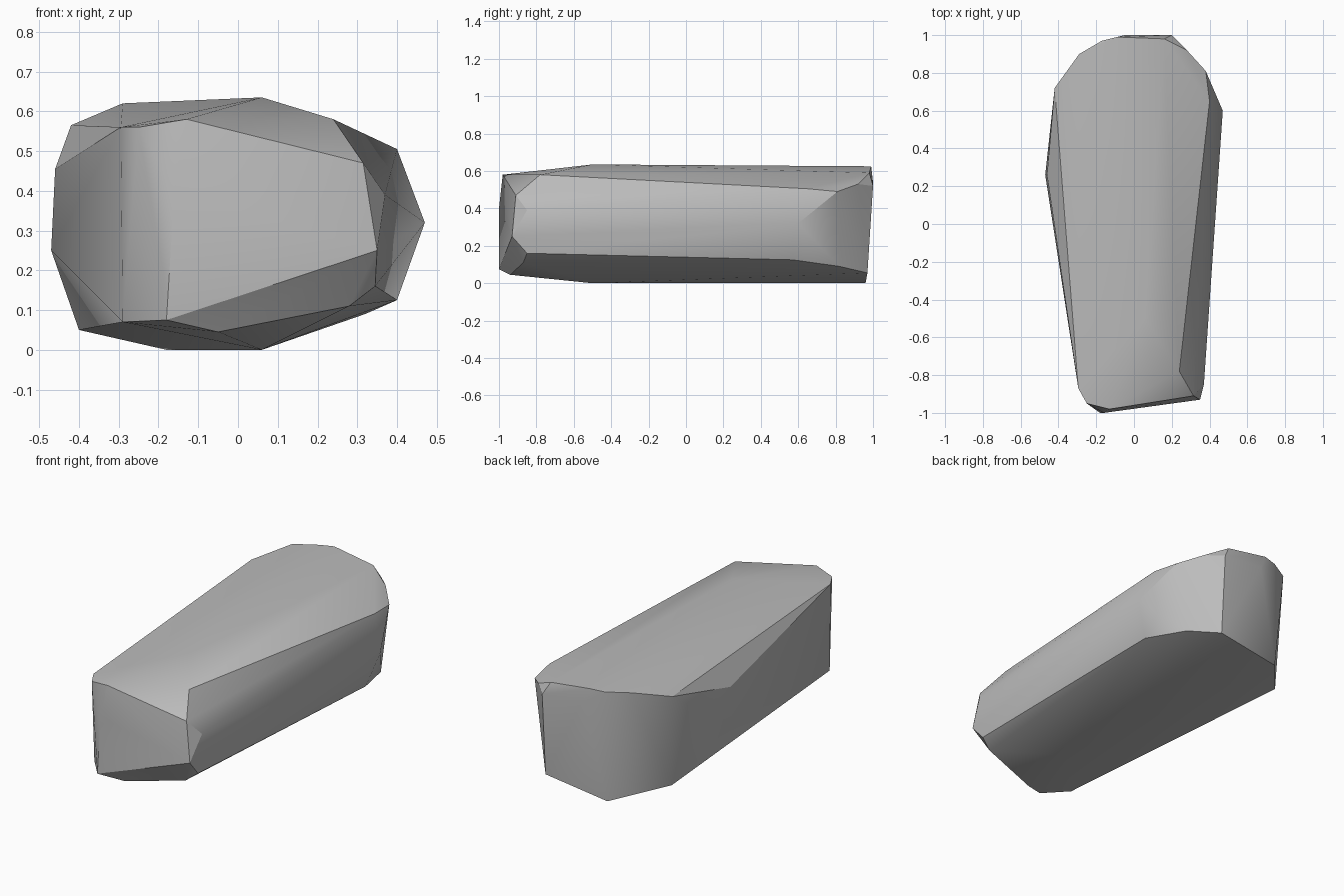
import bpy
import bmesh
import math
from mathutils import Vector

UNIT = 0.01  # corner positions are written in hundredths

default_cube = bpy.data.objects.get("Cube")
if default_cube:
    bpy.data.objects.remove(default_cube, do_unlink=True)


def make_material(name, colour):
    material = bpy.data.materials.new(name)
    material.use_nodes = True
    material.diffuse_color = colour
    material.node_tree.nodes["Principled BSDF"].inputs["Base Color"].default_value = colour
    return material


def make_hull_stone(name, corner_groups, material):
    """Wrap the tightest faceted skin around the stone's corners."""
    mesh_builder = bmesh.new()
    for group in corner_groups.values():
        for corner in group:
            mesh_builder.verts.new(Vector(corner) * UNIT)
    result = bmesh.ops.convex_hull(mesh_builder, input=mesh_builder.verts)
    unused = set(result["geom_interior"]) | set(result["geom_unused"])
    loose = [item for item in unused if isinstance(item, bmesh.types.BMVert)]
    bmesh.ops.delete(mesh_builder, geom=loose, context="VERTS")
    bmesh.ops.recalc_face_normals(mesh_builder, faces=mesh_builder.faces)

    mesh = bpy.data.meshes.new(name)
    mesh_builder.to_mesh(mesh)
    mesh_builder.free()
    mesh.materials.append(material)
    stone = bpy.data.objects.new(name, mesh)
    bpy.context.collection.objects.link(stone)

    # Soft facets, with the hard breaks kept crisp
    bpy.ops.object.select_all(action="DESELECT")
    stone.select_set(True)
    bpy.context.view_layer.objects.active = stone
    bpy.ops.object.shade_smooth_by_angle(angle=math.radians(30))
    return stone


corners = {
    # Narrow front end, going round its rim
    "front_end": [
        (-29, -87, 7), (-18, -100, 7.5), (-5, -94, 4.5), (28, -87, 11),
        (35, -93, 25), (31.5, -91, 47), (-13, -98, 58), (-25, -95, 56),
        (-29.5, -87, 56), (-16, -100, 40),
    ],
    # Flat top and its rounded rear outline
    "top": [
        (6, -50, 63.5), (24, -78, 58), (40, 65, 50.5), (38, 81, 49),
        (28, 92, 53), (16, 98, 59), (-9, 99, 62.5), (-17, 97, 62),
        (-29, 90, 62), (-42, 72, 56.5),
    ],
    # Widest bulges along the two long sides
    "sides": [
        (47, 60, 32), (37, -85, 39), (34.5, -85, 16),
        (-47, 26, 25), (-46, 26, 45.5),
    ],
    # Underside and the foot of the broad rear end
    "base": [
        (6, -50, 0), (40, 57, 12.5), (32, 82, 9), (20, 97, 5.5),
        (-18, 96, 0), (-40, 70, 5), (20, 100, 52), (-5, 100, 54),
    ],
}

stone_grey = make_material("stone grey", (0.5, 0.5, 0.5, 1.0))
make_hull_stone("tapered_stone", corners, stone_grey)
